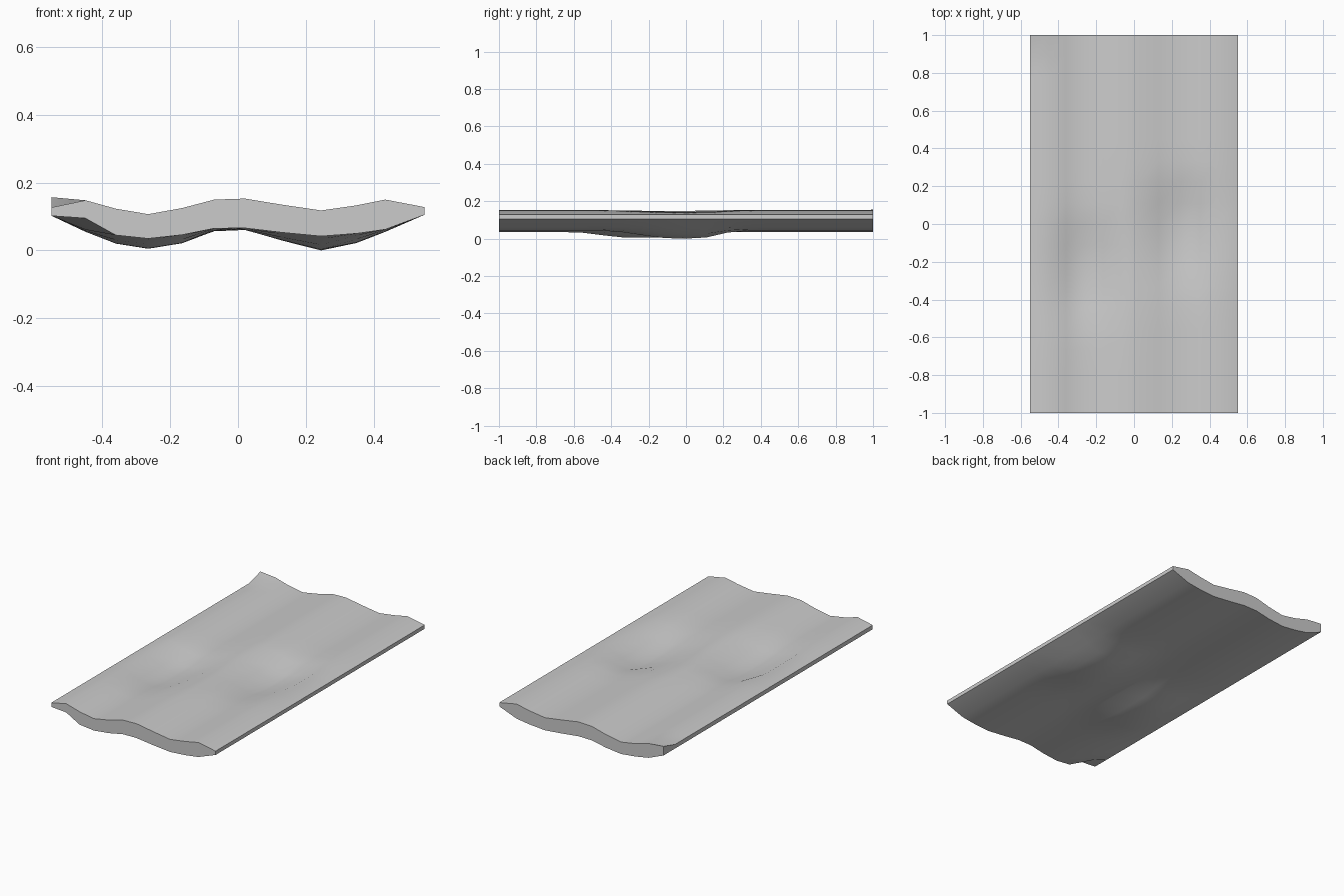
import bpy, bmesh, math

if "Cube" in bpy.data.objects:
    bpy.data.objects.remove(bpy.data.objects["Cube"])

# Cross-section columns: x, top z, bottom z, depth of the worn hollow
COLUMNS = [
    (-0.55, 0.127, 0.102, 0.000), (-0.45, 0.148, 0.061, 0.006),
    (-0.36, 0.123, 0.045, 0.025), (-0.265, 0.107, 0.035, 0.030),
    (-0.165, 0.125, 0.046, 0.025), (-0.07, 0.150, 0.065, 0.009),
    (0.02, 0.153, 0.066, 0.006), (0.13, 0.135, 0.053, 0.024),
    (0.245, 0.118, 0.042, 0.042), (0.35, 0.133, 0.050, 0.028),
    (0.435, 0.150, 0.062, 0.007), (0.55, 0.128, 0.105, 0.000),
]
ROWS = 18
LEFT_HOLLOW = (-0.62, -0.30, -0.15, 0.08)
RIGHT_HOLLOW = (-0.45, -0.05, 0.05, 0.30)


def smoothstep(a, b, t):
    t = min(max((t - a) / (b - a), 0), 1)
    return t * t * (3 - 2 * t)


def window(span, y):
    a, b, c, d = span
    return smoothstep(a, b, y) * (1 - smoothstep(c, d, y))


def sag(x, y, depth):
    side = smoothstep(-0.2, 0.15, x)
    return depth * ((1 - side) * window(LEFT_HOLLOW, y) + side * window(RIGHT_HOLLOW, y))


bm = bmesh.new()
rings = []
for j in range(ROWS + 1):
    y = -1 + 2 * j / ROWS
    top = [bm.verts.new((x, y, t - sag(x, y, d))) for x, t, b, d in COLUMNS]
    bottom = [bm.verts.new((x, y, b - sag(x, y, d))) for x, t, b, d in COLUMNS]
    rings.append(top + bottom[::-1])

# Warped corners: lifted back left tip, chipped front underside
n = len(COLUMNS)
rings[-1][0].co.z = 0.157
rings[0][2 * n - 2].co.z = 0.095

# Skin around the section, then the two end strips
for a, b in zip(rings, rings[1:]):
    for i in range(2 * n):
        k = (i + 1) % (2 * n)
        bm.faces.new((a[i], a[k], b[k], b[i]))
for r in (rings[0], rings[-1]):
    for i in range(n - 1):
        bm.faces.new((r[i], r[i + 1], r[2 * n - 2 - i], r[2 * n - 1 - i]))
bmesh.ops.recalc_face_normals(bm, faces=bm.faces)

mesh = bpy.data.meshes.new("wavy_slab")
bm.to_mesh(mesh)
bm.free()
slab = bpy.data.objects.new("wavy_slab", mesh)
bpy.context.collection.objects.link(slab)
bpy.context.view_layer.objects.active = slab
slab.select_set(True)
bpy.ops.object.shade_smooth_by_angle(angle=math.radians(40))
